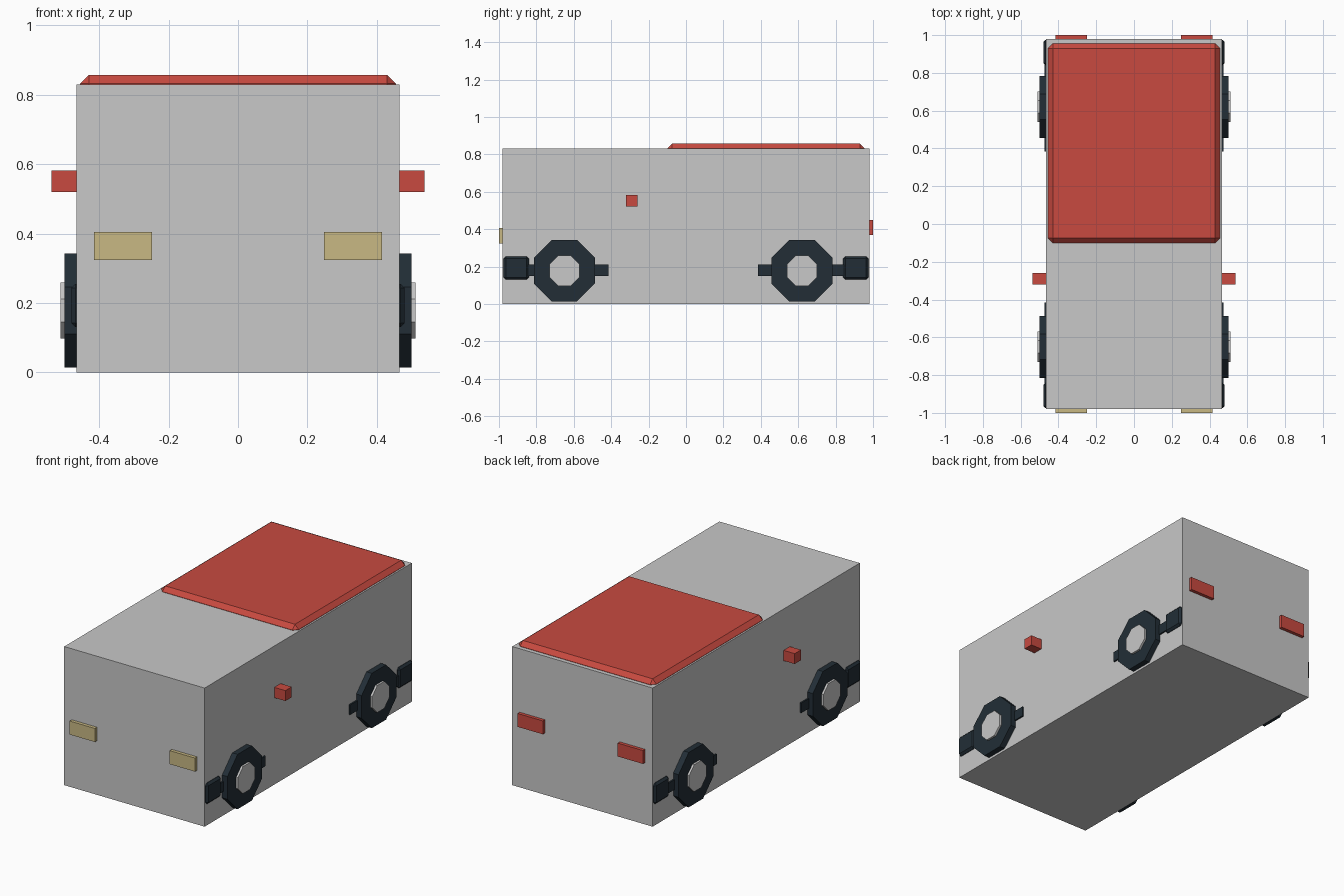
import bpy, math

cube = bpy.data.objects.get("Cube")
if cube:
    bpy.data.objects.remove(cube, do_unlink=True)


def material(name, rgb):
    m = bpy.data.materials.new(name)
    m.use_nodes = True
    m.diffuse_color = (*rgb, 1)
    m.node_tree.nodes["Principled BSDF"].inputs["Base Color"].default_value = (*rgb, 1)
    return m


GREY = material("light_grey", (0.58, 0.58, 0.58))
RED = material("red", (0.58, 0.068, 0.051))
DARK = material("dark_rubber", (0.016, 0.027, 0.037))
CREAM = material("cream_lamp", (0.58, 0.48, 0.23))


def box(name, x, y, z, mat, bevel=0):
    """Box from three (low, high) ranges, with optional chamfered edges."""
    mid = [(a + b) / 2 for a, b in (x, y, z)]
    bpy.ops.mesh.primitive_cube_add(size=1, location=mid)
    ob = bpy.context.object
    ob.name = name
    ob.scale = [b - a for a, b in (x, y, z)]
    bpy.ops.object.transform_apply(location=False, rotation=False, scale=True)
    ob.data.materials.append(mat)
    if bevel:
        mod = ob.modifiers.new("chamfer", "BEVEL")
        mod.width = bevel
        mod.segments = 1
    return ob


def octagon(name, side, y, z, apothem, x_in, x_out, mat):
    """Eight-sided disc with its axis along x and a flat top."""
    bpy.ops.mesh.primitive_cylinder_add(
        vertices=8, radius=apothem / math.cos(math.pi / 8), depth=x_out - x_in)
    ob = bpy.context.object
    ob.name = name
    # Turn flats up first, then lay the axis along x
    ob.rotation_euler = (0, 0, math.pi / 8)
    bpy.ops.object.transform_apply(location=False, rotation=True, scale=False)
    ob.rotation_euler = (0, math.pi / 2, 0)
    ob.location = (side * (x_in + x_out) / 2, y, z)
    ob.data.materials.append(mat)
    return ob


# Body and raised roof panel
box("body", (-0.465, 0.465), (-0.98, 0.98), (0, 0.83), GREY)
box("roof", (-0.455, 0.455), (-0.1, 0.955), (0.78, 0.857), RED, 0.025)

# Bumpers wrap around the ends; sills run behind the wheels
for end, y, sill in (("front", (-0.975, -0.84), (-0.85, -0.415)),
                     ("rear", (0.84, 0.975), (0.385, 0.85))):
    box(end + "_bumper", (-0.48, 0.48), y, (0.13, 0.255), DARK, 0.012)
    box(end + "_axle_bar", (-0.474, 0.474), sill, (0.15, 0.21), DARK)

for side, label in ((1, "left"), (-1, "right")):
    def span(a, b):
        return tuple(sorted((side * a, side * b)))

    # Wheels and hubs
    for end, y in (("front", -0.65), ("rear", 0.62)):
        octagon(f"{end}_{label}_wheel", side, y, 0.178, 0.164, 0.4, 0.5, DARK)
        octagon(f"{end}_{label}_hub", side, y, 0.178, 0.081, 0.42, 0.512, GREY)

    # Mirrors and lamps
    box(label + "_mirror", span(0.44, 0.538), (-0.32, -0.26), (0.52, 0.582), RED)
    box(label + "_headlight", span(0.248, 0.415), (-1, -0.96), (0.324, 0.405), CREAM)
    box(label + "_taillight", span(0.248, 0.415), (0.96, 1), (0.37, 0.45), RED)
